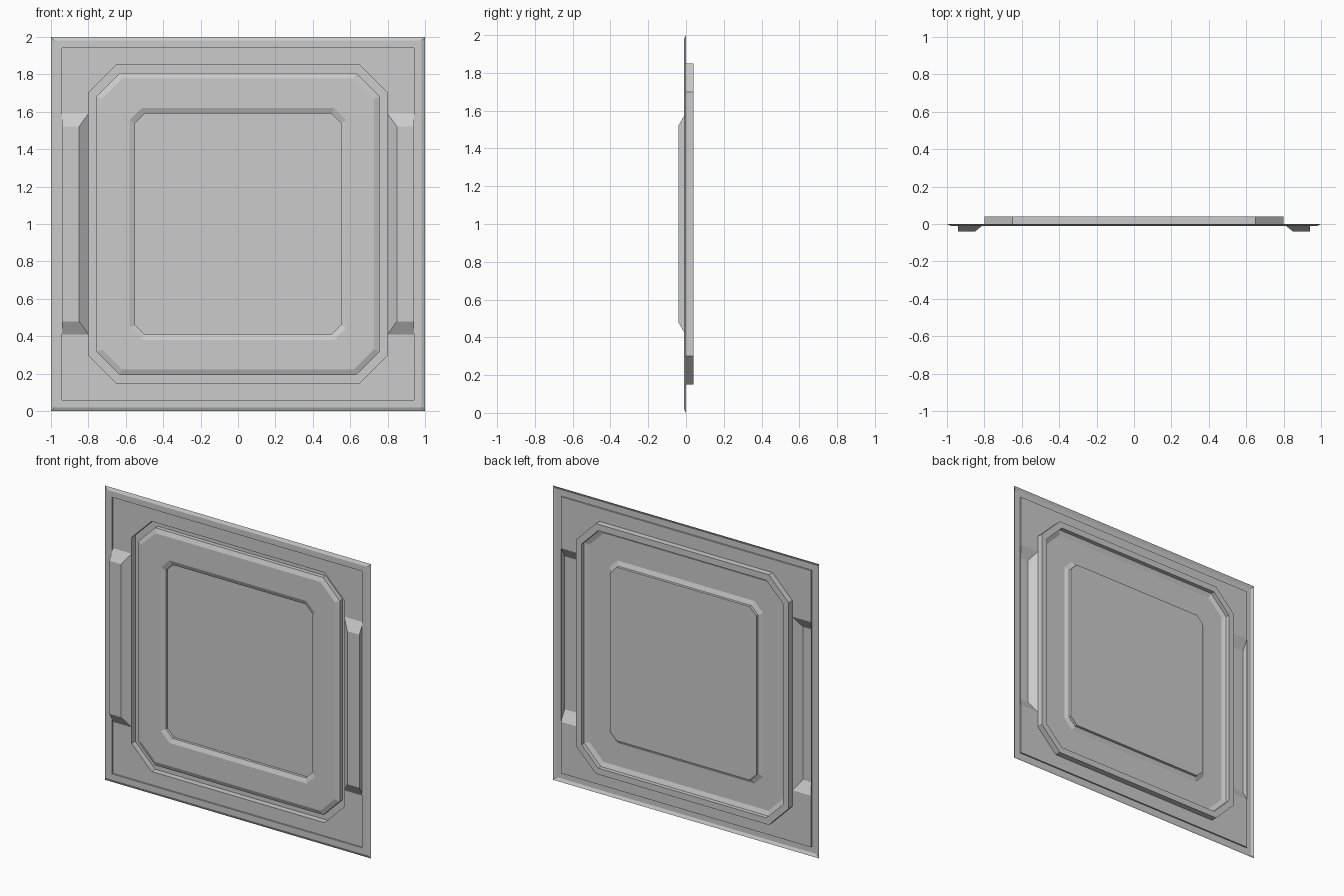
import bpy, bmesh

if "Cube" in bpy.data.objects:
    bpy.data.objects.remove(bpy.data.objects["Cube"])


def make(name, verts, faces, mirror=(False, False)):
    """Flat-shaded sheet; optional mirroring in x / z about the panel centre (z = 1)."""
    mesh = bpy.data.meshes.new(name)
    mesh.from_pydata([(x, y, z - 1) for x, y, z in verts], [], faces)
    bm = bmesh.new()
    bm.from_mesh(mesh)
    bmesh.ops.recalc_face_normals(bm, faces=bm.faces)
    # sheet front must face -y
    if sum(f.normal.y * f.calc_area() for f in bm.faces) > 0:
        bmesh.ops.reverse_faces(bm, faces=bm.faces)
    bm.to_mesh(mesh)
    bm.free()
    obj = bpy.data.objects.new(name, mesh)
    obj.location.z = 1
    bpy.context.collection.objects.link(obj)
    if any(mirror):
        m = obj.modifiers.new("mirror", 'MIRROR')
        m.use_axis = (mirror[0], False, mirror[1])
    return obj


def rect(h, y):
    return [(-h, y, 1 - h), (h, y, 1 - h), (h, y, 1 + h), (-h, y, 1 + h)]


def octagon(hx, hz, c, y):
    q = [(hx, -hz + c), (hx, hz - c), (hx - c, hz), (-hx + c, hz),
         (-hx, hz - c), (-hx, -hz + c), (-hx + c, -hz), (hx - c, -hz)]
    return [(x, y, 1 + z) for x, z in q]


def loft(name, rings, cap=False):
    """Bridge consecutive closed rings."""
    n = len(rings[0])
    faces = [(r * n + i, r * n + (i + 1) % n, (r + 1) * n + (i + 1) % n, (r + 1) * n + i)
             for r in range(len(rings) - 1) for i in range(n)]
    if cap:
        faces.append(tuple(range((len(rings) - 1) * n, len(rings) * n)))
    return make(name, [v for r in rings for v in r], faces)


# outer rim: sloped edge, flat, step down to the plate
loft("outer_rim", [rect(1, 0), rect(0.98, -0.01), rect(0.94, -0.01), rect(0.94, 0)])

# back plate between rim, octagonal opening and grips
plate = [(0, 0, 1.94), (0.94, 0, 1.94), (0.94, 0, 1.59), (0.8, 0, 1.59),
         (0.8, 0, 1.7), (0.65, 0, 1.85), (0, 0, 1.85)]
make("plate", plate, [tuple(range(7))], (True, True))

# raised side grips, hollow behind
grip = [(0.8, 0, 0.41), (0.94, 0, 0.41), (0.94, 0, 1.59), (0.8, 0, 1.59),
        (0.85, -0.04, 0.48), (0.94, -0.04, 0.48), (0.94, -0.04, 1.52), (0.85, -0.04, 1.52)]
make("side_grip", grip, [(4, 5, 6, 7), (0, 1, 5, 4), (1, 2, 6, 5), (2, 3, 7, 6), (3, 0, 4, 7)],
     (True, False))

# sunken groove around the inner frame
groove = loft("groove", [octagon(0.8, 0.85, 0.15, 0), octagon(0.8, 0.85, 0.15, 0.04),
                         octagon(0.757, 0.807, 0.125, 0.04)])

# raised inner frame with soft bevels
loft("inner_frame", [octagon(0.757, 0.807, 0.125, 0.04), octagon(0.757, 0.807, 0.125, 0.012),
                     octagon(0.727, 0.777, 0.107, 0), octagon(0.58, 0.62, 0.065, 0),
                     octagon(0.55, 0.59, 0.05, 0.012), octagon(0.55, 0.59, 0.05, 0.03)])

# recessed centre panel
centre = make("centre_panel", octagon(0.55, 0.59, 0.05, 0.03), [tuple(range(8))])
